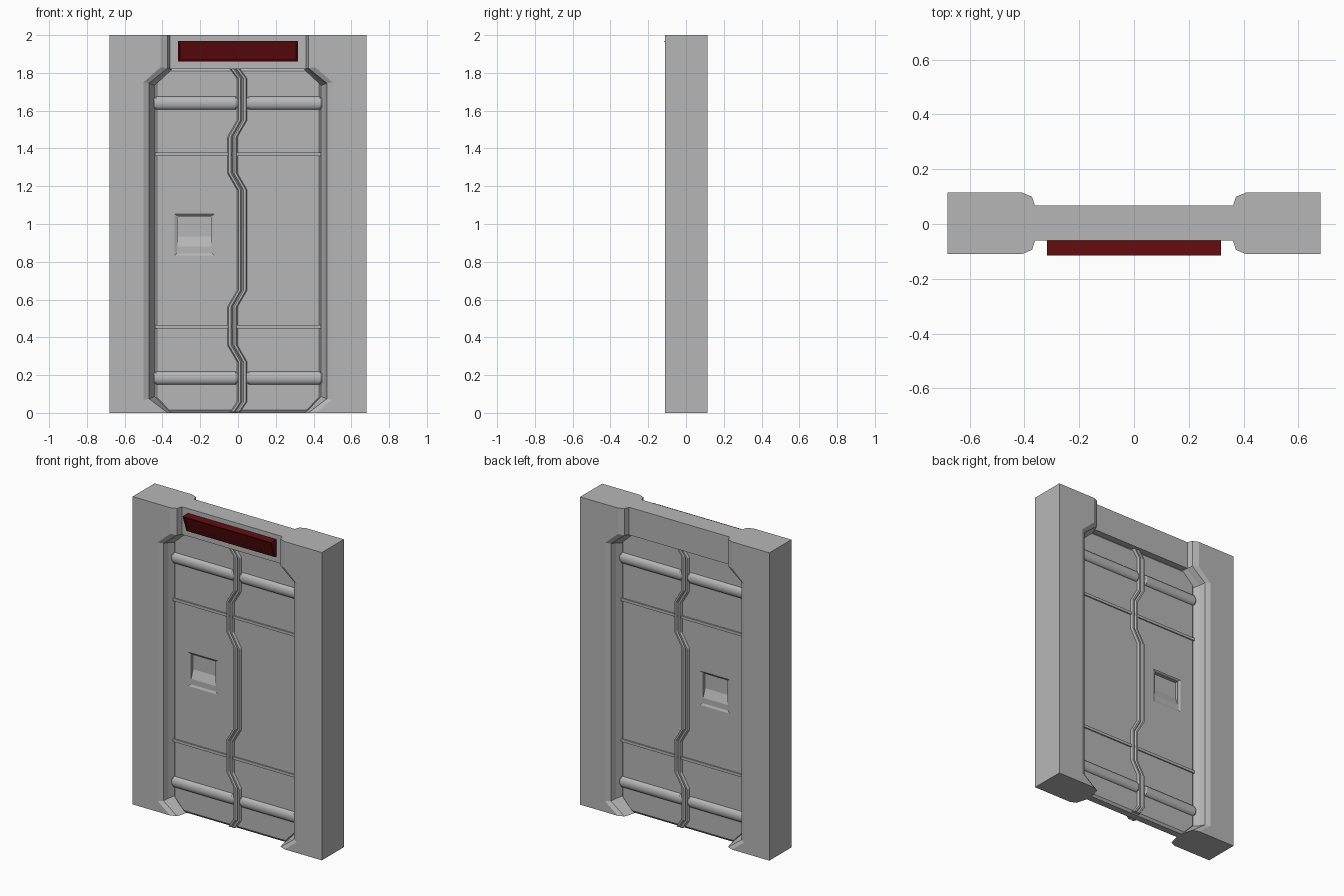
import bpy, bmesh, math

cube = bpy.data.objects.get("Cube")
if cube:
    bpy.data.objects.remove(cube, do_unlink=True)

MID = 0.0025          # depth centre of the frame
FACE = 0.033          # half thickness of the door


def material(name, colour):
    mat = bpy.data.materials.new(name)
    mat.use_nodes = True
    mat.diffuse_color = colour
    mat.node_tree.nodes["Principled BSDF"].inputs["Base Color"].default_value = colour
    return mat


grey = material("door grey", (0.47, 0.47, 0.47, 1))
red = material("lamp red", (0.13, 0.004, 0.005, 1))


def loft(name, loops, mat=grey):
    """Solid through a list of matching point loops, capped at both ends."""
    bm = bmesh.new()
    rings = [[bm.verts.new(p) for p in loop] for loop in loops]
    n = len(rings[0])
    for a, b in zip(rings, rings[1:]):
        for i in range(n):
            j = (i + 1) % n
            bm.faces.new((a[i], a[j], b[j], b[i]))
    bm.faces.new(rings[0])
    bm.faces.new(rings[-1])
    bmesh.ops.recalc_face_normals(bm, faces=bm.faces)
    mesh = bpy.data.meshes.new(name)
    bm.to_mesh(mesh)
    bm.free()
    mesh.materials.append(mat)
    obj = bpy.data.objects.new(name, mesh)
    bpy.context.collection.objects.link(obj)
    return obj


def box(name, x0, x1, y0, y1, z0, z1, mat=grey):
    corners = [(x0, z0), (x1, z0), (x1, z1), (x0, z1)]
    return loft(name, [[(x, y, z) for x, z in corners] for y in (y0, y1)], mat)


def smooth(obj, angle):
    bpy.ops.object.select_all(action='DESELECT')
    obj.select_set(True)
    bpy.context.view_layer.objects.active = obj
    bpy.ops.object.shade_smooth_by_angle(angle=math.radians(angle))


# Pillars: stepped jamb profile, symmetrical front to back
def pillar_loop(side, y, top, jamb, shift):
    outline = [(0.68, 0), (0.68, 2), (top, 2), (top, 1.83 - shift),
               (jamb, 1.75 - shift), (jamb, 0.07 + shift), (top, 0)]
    return [(side * x, MID + y, z) for x, z in outline]


steps = [(0.1125, 0.41, 0.50, 0), (0.097, 0.372, 0.47, 0.004),
         (0.06, 0.36, 0.458, 0.01), (0.025, 0.352, 0.438, 0.018)]
for side, label in ((1, "left"), (-1, "right")):
    loops = [pillar_loop(side, -y, *rest) for y, *rest in steps]
    loops += [pillar_loop(side, y, *rest) for y, *rest in reversed(steps)]
    loft(label + "_pillar", loops)

# Header between the pillars
box("header", -0.38, 0.38, -0.06, 0.068, 1.82, 2)


# Door slab with a bevelled octagonal edge
def octagon(y, inset):
    x, c, top, low = 0.445 - inset, 0.37 - inset * 0.4, 1.825 - inset, inset
    half = [(c, low), (x, 0.085), (x, 1.745), (c, top)]
    return [(px, y, z) for px, z in half] + [(-px, y, z) for px, z in reversed(half)]


door = loft("door", [octagon(-FACE, 0.015), octagon(-0.022, 0),
                     octagon(0.022, 0), octagon(FACE, 0.015)])


# Hand pockets cut into both faces of one leaf
def cut(cutter):
    mod = door.modifiers.new("cut", 'BOOLEAN')
    mod.object = cutter
    mod.solver = 'EXACT'
    bpy.context.view_layer.objects.active = door
    bpy.ops.object.modifier_apply(modifier=mod.name)
    bpy.data.objects.remove(cutter, do_unlink=True)


def rect(y, x0, x1, z0, z1):
    return [(x0, y, z0), (x1, y, z0), (x1, y, z1), (x0, y, z1)]


for d in (-1, 1):
    cut(loft("rim_cutter", [rect(d * (FACE + 0.006), -0.347, -0.113, 0.82, 1.06),
                            rect(d * (FACE - 0.006), -0.323, -0.137, 0.845, 1.045)]))
    cut(loft("pocket_cutter", [rect(d * (FACE + 0.002), -0.318, -0.142, 0.86, 1.04),
                               rect(d * (FACE - 0.027), -0.318, -0.142, 0.935, 1.04)]))

# Rounded bars with tapered ends, and thin ribs
for d, view in ((-1, "front"), (1, "back")):
    y = d * (FACE - 0.002)
    for height, level in ((1.64, "upper"), (0.185, "lower")):
        spans = [(-0.445, 0.0), (0.045, 0.445)]
        for i, (x0, x1) in enumerate(spans):
            x0, x1 = (x0, x1) if d < 0 else (-x1, -x0)
            rings = []
            for x, r in ((x0, 0.7), (x0 + 0.012, 1), (x1 - 0.012, 1), (x1, 0.7)):
                rings.append([(x, y + 0.024 * r * math.cos(k * math.tau / 24),
                               height + 0.035 * r * math.sin(k * math.tau / 24))
                              for k in range(24)])
            smooth(loft(f"{view}_{level}_bar_{i + 1}", rings), 25)
    for height, level in ((1.37, "upper"), (0.455, "lower")):
        box(f"{view}_{level}_rib", -0.44, 0.44, y, y + d * 0.01,
            height - 0.009, height + 0.009)

# Zigzag seam: double ridge swept down the middle of each face
seam = [(-0.015, 1.82), (0.022, 1.77), (0.022, 1.55), (-0.03, 1.46), (-0.03, 1.27),
        (0.022, 1.18), (0.022, 0.65), (-0.03, 0.56), (-0.03, 0.36), (0.022, 0.27),
        (0.022, 0.06), (-0.015, 0.005)]
ridge = [(-0.028, -0.004), (-0.02, 0.016), (-0.008, 0.016), (0, 0.006),
         (0.008, 0.016), (0.02, 0.016), (0.028, -0.004)]
for d, view in ((-1, "front"), (1, "back")):
    loft(view + "_seam", [[(-d * (x + o), d * (FACE + h), z) for o, h in ridge]
                          for x, z in seam])

# Sign lamp: tilted box with a recessed front panel
lamp = loft("lamp", [[(x, -0.058, 1.86), (x, -0.075, 1.86), (x, -0.115, 1.97), (x, -0.058, 1.97)]
                     for x in (-0.318, 0.318)], red)
bm = bmesh.new()
bm.from_mesh(lamp.data)
front = min(bm.faces, key=lambda f: f.calc_center_median().y)
bmesh.ops.inset_region(bm, faces=[front], thickness=0.012, depth=0)
bmesh.ops.inset_region(bm, faces=[front], thickness=0.002, depth=-0.006)
bm.to_mesh(lamp.data)
bm.free()
